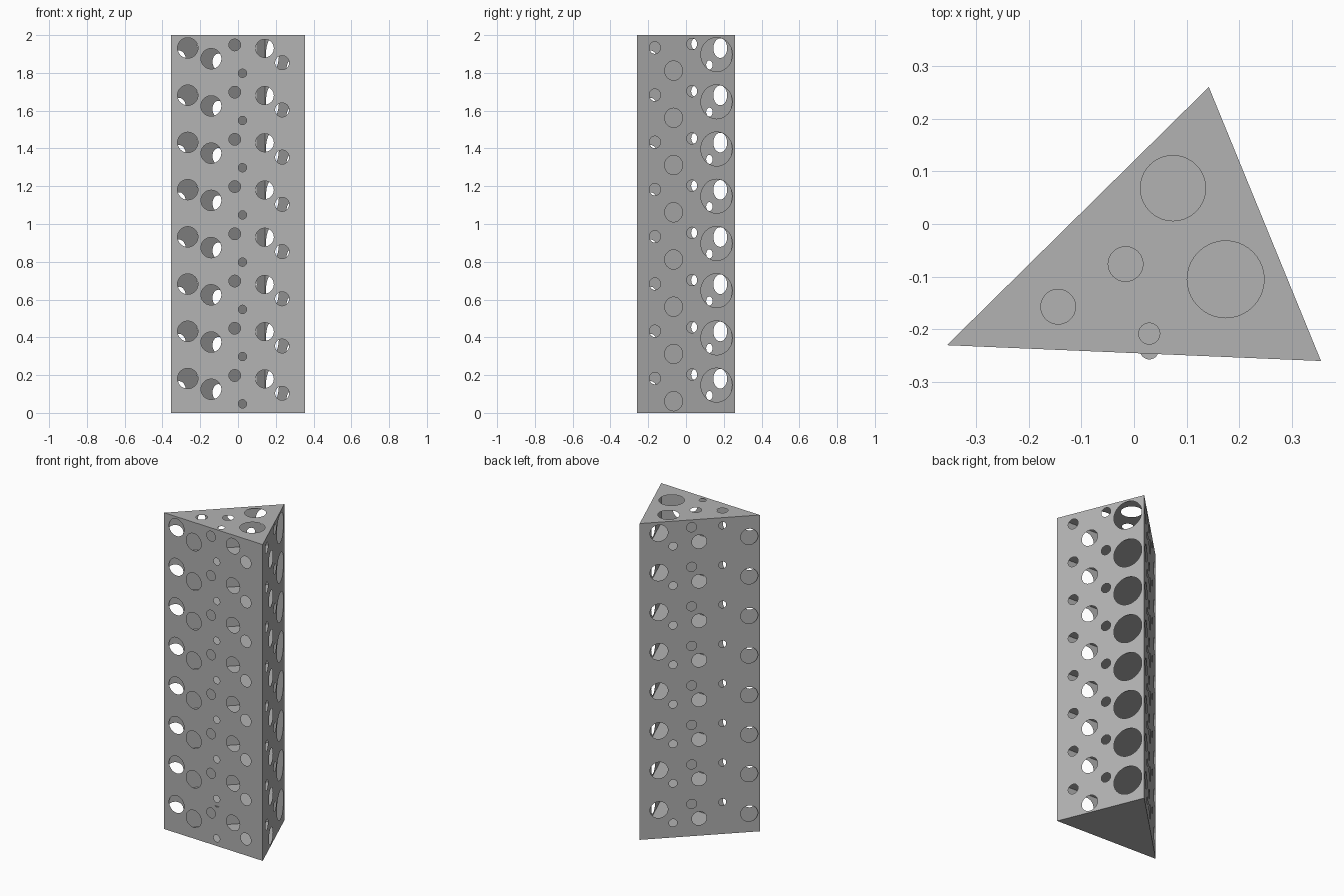
import bpy, bmesh, math
from mathutils import Matrix, Vector

if "Cube" in bpy.data.objects:
    bpy.data.objects.remove(bpy.data.objects["Cube"])

LEFT, RIGHT, BACK = (-0.355, -0.23), (0.355, -0.26), (0.142, 0.26)
ROWS, PITCH = 8, 0.25
HEIGHT = ROWS * PITCH

GREY = bpy.data.materials.new("dark_grey")
GREY.diffuse_color = (0.45, 0.45, 0.45, 1)
GREY.use_nodes = True
GREY.node_tree.nodes["Principled BSDF"].inputs["Base Color"].default_value = GREY.diffuse_color


def circle(x, y, r, n=40):
    return [(x + r * math.cos(2 * math.pi * i / n),
             y + r * math.sin(2 * math.pi * i / n)) for i in range(n)]


def sheet(name, outline, holes, matrix):
    """Flat sheet with round holes, from a filled 2D curve."""
    cu = bpy.data.curves.new(name + "_profile", 'CURVE')
    cu.dimensions = '2D'
    cu.fill_mode = 'BOTH'
    for pts in [outline] + [circle(*h) for h in holes]:
        sp = cu.splines.new('POLY')
        sp.points.add(len(pts) - 1)
        for p, (x, y) in zip(sp.points, pts):
            p.co = (x, y, 0, 1)
        sp.use_cyclic_u = True
    tmp = bpy.data.objects.new(name + "_tmp", cu)
    bpy.context.collection.objects.link(tmp)
    dg = bpy.context.evaluated_depsgraph_get()
    me = bpy.data.meshes.new_from_object(tmp.evaluated_get(dg))
    bpy.data.objects.remove(tmp)
    bm = bmesh.new()
    bm.from_mesh(me)
    bmesh.ops.remove_doubles(bm, verts=bm.verts, dist=1e-5)
    bm.normal_update()
    for f in bm.faces:
        f.smooth = False
        f.material_index = 0
        if f.normal.z < 0:
            f.normal_flip()
    bm.to_mesh(me)
    bm.free()
    me.name = name
    me.materials.clear()
    me.materials.append(GREY)
    ob = bpy.data.objects.new(name, me)
    ob.matrix_world = matrix
    bpy.context.collection.objects.link(ob)
    return ob


def wall(name, a, b, pattern):
    """Upright wall from a to b; the hole pattern repeats on every storey."""
    a, b = Vector((*a, 0)), Vector((*b, 0))
    w, d = (b - a).length, (b - a).normalized()
    up = Vector((0, 0, 1))
    m = Matrix((d, up, d.cross(up))).transposed().to_4x4()
    m.translation = a
    holes = [(s, z + i * PITCH, r) for i in range(ROWS) for s, z, r in pattern]
    sheet(name, [(0, 0), (w, 0), (w, HEIGHT), (0, HEIGHT)], holes, m)


# Perforated side walls: (distance along wall, height in storey, radius)
wall("front_wall", LEFT, RIGHT, [
    (0.089, 0.182, 0.054), (0.213, 0.125, 0.054), (0.338, 0.198, 0.031),
    (0.379, 0.048, 0.022), (0.497, 0.18, 0.048), (0.589, 0.104, 0.037)])
wall("right_wall", RIGHT, BACK, [
    (0.103, 0.183, 0.032), (0.21, 0.062, 0.051),
    (0.315, 0.203, 0.03), (0.456, 0.147, 0.09)])
wall("back_left_wall", BACK, LEFT, [
    (0.112, 0.181, 0.052), (0.194, 0.092, 0.024), (0.302, 0.203, 0.029),
    (0.346, 0.109, 0.043), (0.481, 0.201, 0.022), (0.637, 0.118, 0.05)])

# Perforated lid
tri = [LEFT, RIGHT, BACK]
sheet("lid", tri, [
    (0.074, 0.068, 0.062), (-0.016, -0.076, 0.033), (-0.144, -0.157, 0.033),
    (0.174, -0.105, 0.073), (0.029, -0.208, 0.02)],
    Matrix.Translation((0, 0, HEIGHT)))

# Solid base and inner floors between storeys
for i in range(ROWS):
    sheet("base" if i == 0 else f"inner_floor_{i}", tri, [],
          Matrix.Translation((0, 0, i * PITCH)))

# Small lip that pokes through the front at the first floor
lip = [p for p in circle(0.029, -0.239, 0.018) if p[1] <= -0.238]
sheet("floor_lip", lip, [], Matrix.Translation((0, 0, 0.253)))
